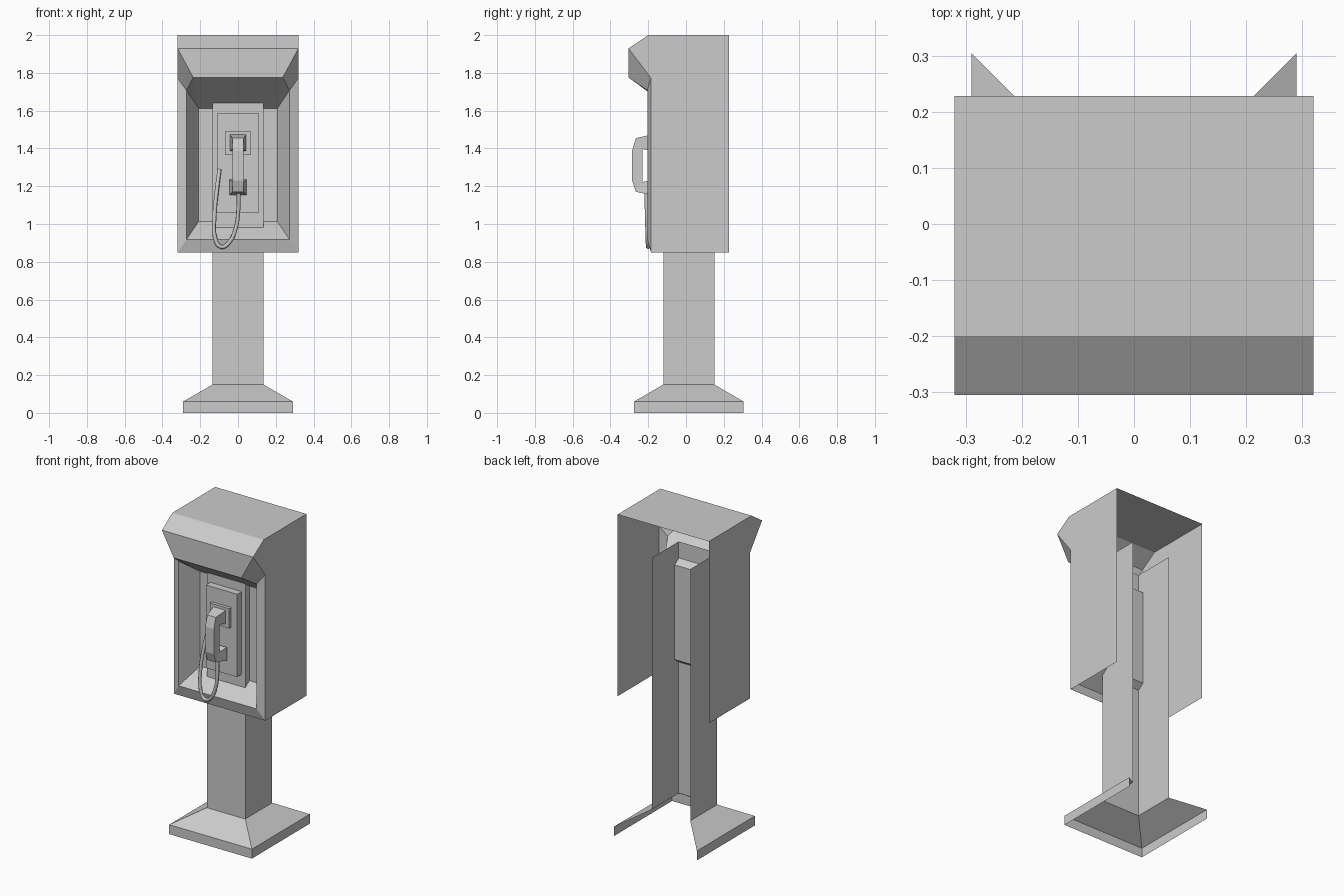
import bpy, bmesh

if "Cube" in bpy.data.objects:
    bpy.data.objects.remove(bpy.data.objects["Cube"])


def loft(name, rings, closed=True, caps=(), skip=None):
    """Bridge equal-length point rings; skip(ring, side) leaves a gap."""
    bm = bmesh.new()
    rows = [[bm.verts.new(p) for p in r] for r in rings]
    n = len(rows[0])
    for i in range(len(rows) - 1):
        for j in range(n if closed else n - 1):
            if skip and skip(i, j):
                continue
            k = (j + 1) % n
            bm.faces.new((rows[i][j], rows[i][k], rows[i + 1][k], rows[i + 1][j]))
    for c in caps:
        bm.faces.new(rows[c])
    bmesh.ops.remove_doubles(bm, verts=bm.verts, dist=0.0005)
    bmesh.ops.recalc_face_normals(bm, faces=bm.faces)
    me = bpy.data.meshes.new(name)
    bm.to_mesh(me)
    bm.free()
    ob = bpy.data.objects.new(name, me)
    bpy.context.collection.objects.link(ob)
    return ob


def mirrored(half):
    """Half ring on +x, bottom to top, completed on -x."""
    return half + [(-x, y, z) for x, y, z in reversed(half)]


def u_ring(w, front, back, z):
    return [(w, back, z), (w, front, z), (-w, front, z), (-w, back, z)]


def slab(name, w, y0, y1, z0, z1):
    rings = [[(-w, y, z0), (w, y, z0), (w, y, z1), (-w, y, z1)] for y in (y0, y1)]
    return loft(name, rings, caps=(1,))


# base and column, both open at the back
loft("base", [u_ring(.29, -.275, .305, 0), u_ring(.29, -.275, .305, .06),
              u_ring(.135, -.12, .15, .15)], closed=False)
loft("column", [u_ring(.135, -.12, .15, .15), u_ring(.135, -.12, .15, 1.745)],
     closed=False)

# booth: hooded shell with bevelled frame and recess, open at back and bottom
booth = [
    [(.32, .228, .848), (.32, .228, 1.773), (.32, .228, 2)],
    [(.32, -.185, .848), (.32, -.185, 1.773), (.32, -.2, 2)],
    [(.32, -.185, .848), (.32, -.185, 1.773), (.32, -.305, 1.93)],
    [(.273, -.205, .918), (.273, -.205, 1.708), (.237, -.305, 1.776)],
    [(.209, -.08, 1.012), (.209, -.08, 1.612), (.209, -.08, 1.612)],
]
shell = loft("booth_shell", [mirrored(h) for h in booth],
             skip=lambda i, j: i == 0 and j == 5)

# back wall of the recess
loft("recess_back", [[(-.209, -.08, z), (.209, -.08, z)] for z in (1.012, 1.612)],
     closed=False)

# phone plate and handset cradle
slab("phone_plate", .11, -.12, -.165, 1.06, 1.585)
slab("cradle", .068, -.165, -.185, 1.365, 1.49)

# handset: half width, outer (y, z), inner (y, z) along the grip
sections = [
    (.045, (-.175, 1.153), (-.175, 1.235)),
    (.030, (-.265, 1.17), (-.23, 1.222)),
    (.030, (-.285, 1.23), (-.23, 1.25)),
    (.030, (-.285, 1.39), (-.23, 1.37)),
    (.030, (-.265, 1.455), (-.23, 1.397)),
    (.045, (-.175, 1.475), (-.175, 1.385)),
]
loft("handset", [[(-w, *o), (w, *o), (w, *i), (-w, *i)] for w, o, i in sections],
     caps=(0, -1))

# cord hanging in a loop from handset to plate
path = [(.003, -.21, 1.17), (0, -.207, 1.05), (-.012, -.205, .98),
        (-.045, -.203, .905), (-.09, -.2, .878), (-.122, -.2, .93),
        (-.125, -.2, 1.03), (-.113, -.19, 1.17), (-.098, -.165, 1.29)]
cu = bpy.data.curves.new("cord", 'CURVE')
cu.dimensions = '3D'
cu.bevel_depth = .011
cu.bevel_resolution = 1
cu.resolution_u = 3
sp = cu.splines.new('BEZIER')
sp.bezier_points.add(len(path) - 1)
for b, p in zip(sp.bezier_points, path):
    b.co = p
    b.handle_left_type = b.handle_right_type = 'AUTO'
bpy.context.collection.objects.link(bpy.data.objects.new("cord", cu))
